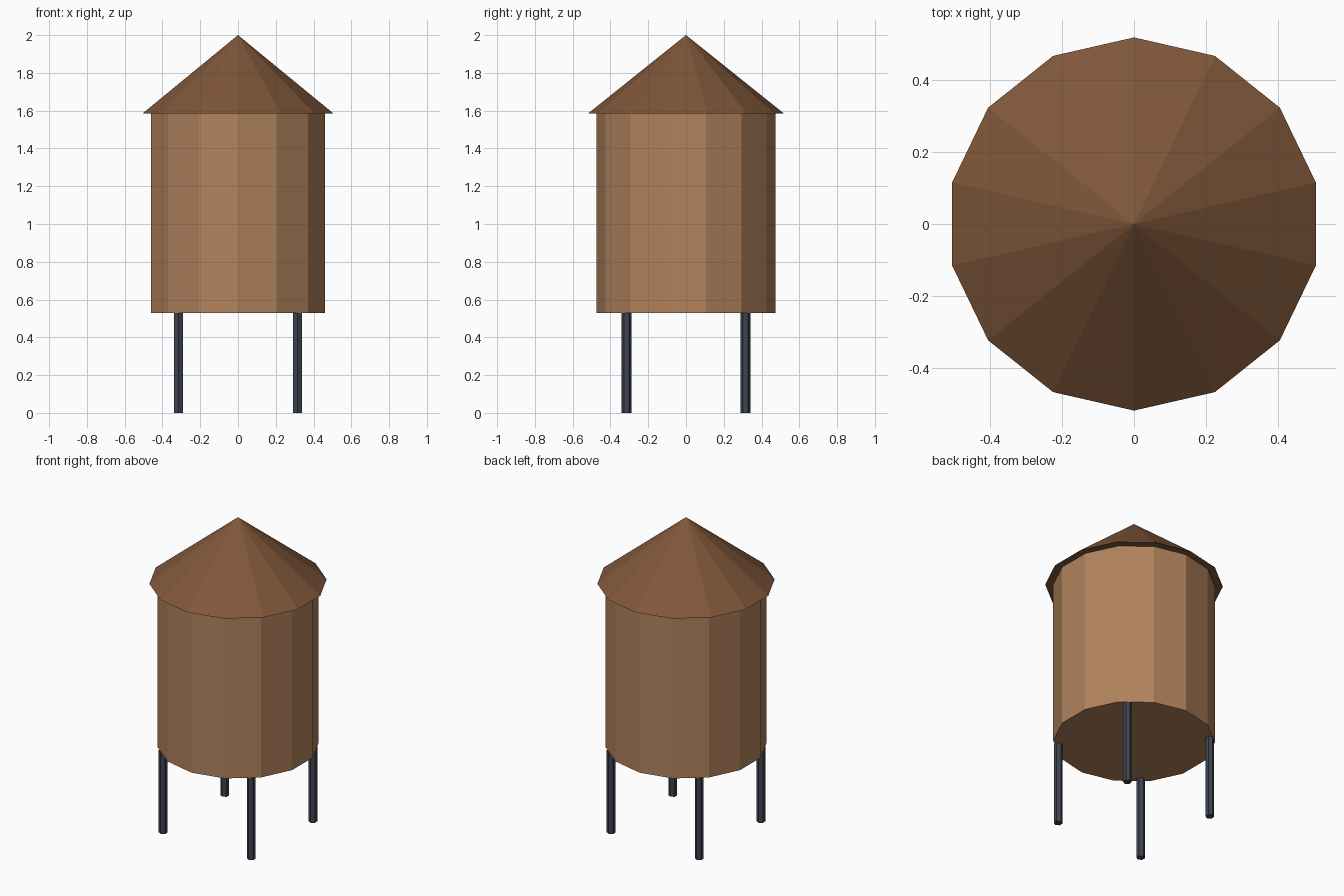
import bpy

cube = bpy.data.objects.get("Cube")
if cube:
    bpy.data.objects.remove(cube, do_unlink=True)


def make_material(name, rgb):
    mat = bpy.data.materials.new(name)
    mat.use_nodes = True
    color = (*rgb, 1.0)
    mat.diffuse_color = color
    mat.node_tree.nodes["Principled BSDF"].inputs["Base Color"].default_value = color
    return mat


def add_prism(name, sides, r_bottom, r_top, z_low, z_high, mat, x=0.0, y=0.0):
    """Flat-shaded upright prism or cone between two heights."""
    bpy.ops.mesh.primitive_cone_add(
        vertices=sides, radius1=r_bottom, radius2=r_top, depth=z_high - z_low,
        location=(x, y, (z_low + z_high) / 2))
    obj = bpy.context.object
    obj.name = name
    obj.data.materials.append(mat)
    return obj


wood = make_material("light wood", (0.44, 0.225, 0.108))
roof_wood = make_material("dark wood", (0.215, 0.095, 0.042))
metal = make_material("dark metal", (0.047, 0.057, 0.08))

SIDES = 14
TANK_BOTTOM, TANK_TOP = 0.53, 1.584

# Tank and its overhanging conical roof
add_prism("tank", SIDES, 0.473, 0.473, TANK_BOTTOM, TANK_TOP, wood)
add_prism("roof", SIDES, 0.52, 0.0, TANK_TOP, 2.0, roof_wood)

# Four hexagonal legs
for x, side in ((-0.315, "right"), (0.315, "left")):
    for y, end in ((-0.315, "front"), (0.315, "back")):
        add_prism(f"{end}_{side}_leg", 6, 0.026, 0.026, 0.0, TANK_BOTTOM, metal, x, y)
